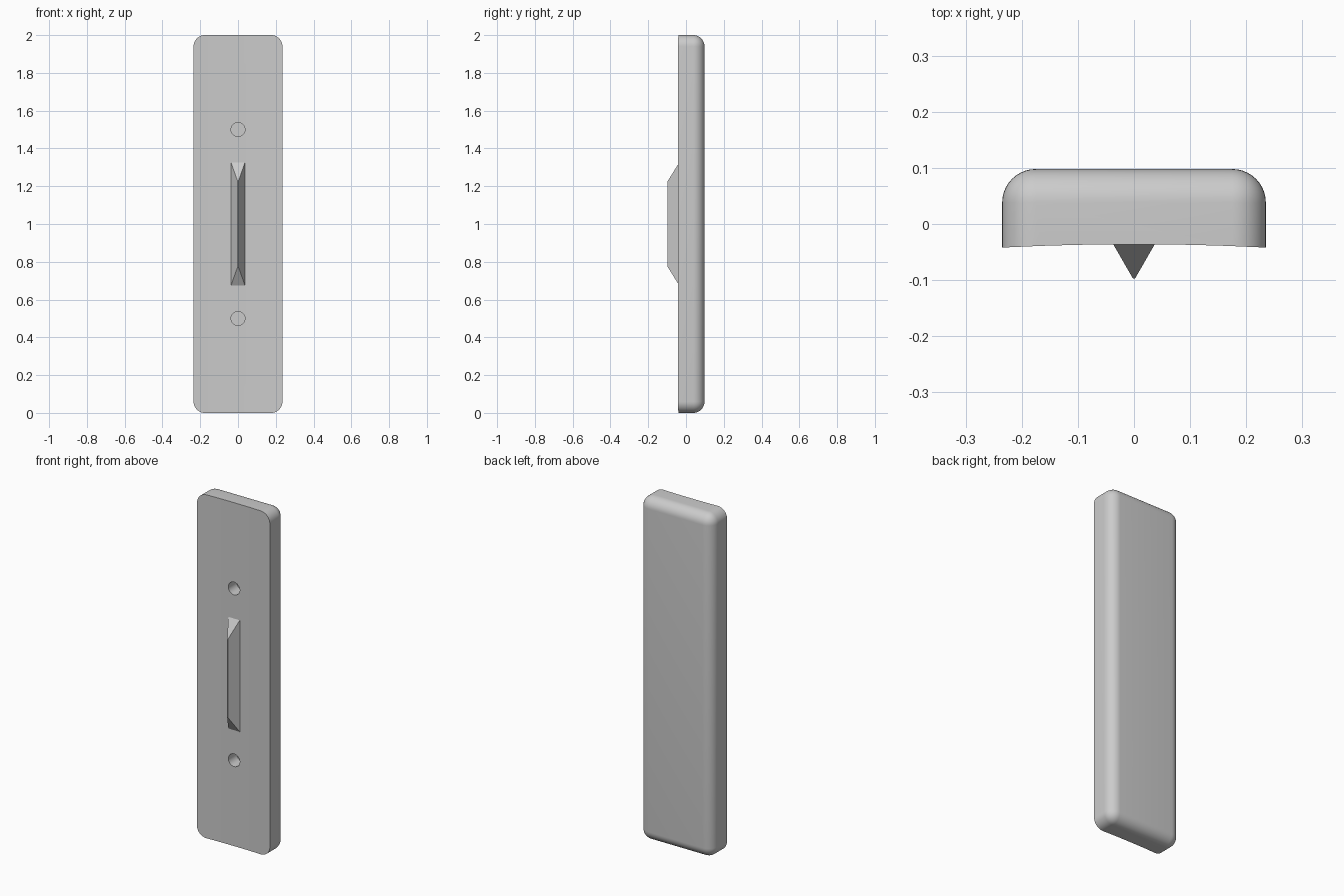
import bpy, bmesh, math
from mathutils import Matrix, Vector

cube = bpy.data.objects.get("Cube")
if cube:
    bpy.data.objects.remove(cube, do_unlink=True)

grey = bpy.data.materials.new("plain grey")
grey.use_nodes = True
colour = (0.6, 0.6, 0.6, 1)
grey.diffuse_color = colour
grey.node_tree.nodes["Principled BSDF"].inputs["Base Color"].default_value = colour

HALF_W, HEIGHT, BACK, EDGE, HOLLOW = 0.235, 2.0, 0.098, -0.042, 0.006
RADIUS = 0.06


def make_object(name, bm):
    bmesh.ops.recalc_face_normals(bm, faces=bm.faces)
    mesh = bpy.data.meshes.new(name)
    bm.to_mesh(mesh)
    bm.free()
    mesh.materials.append(grey)
    obj = bpy.data.objects.new(name, mesh)
    bpy.context.collection.objects.link(obj)
    return obj


def front_y(x):
    return EDGE + HOLLOW * (1 - (x / HALF_W) ** 2)


# Plate: slightly hollow front, rounded back and corners
bm = bmesh.new()
xs = [HALF_W * t for t in (-1, -0.7, -0.45, -0.2, 0.2, 0.45, 0.7, 1)]
profile = [(x, front_y(x)) for x in xs] + [(HALF_W, BACK), (-HALF_W, BACK)]
base = bm.faces.new([bm.verts.new((x, y, 0)) for x, y in profile])
ext = bmesh.ops.extrude_face_region(bm, geom=[base])
bmesh.ops.translate(bm, vec=(0, 0, HEIGHT),
                    verts=[v for v in ext["geom"] if isinstance(v, bmesh.types.BMVert)])
bmesh.ops.recalc_face_normals(bm, faces=bm.faces)
round_edges = [e for e in bm.edges if any(v.co.y > BACK - 0.001 for v in e.verts)]
bmesh.ops.bevel(bm, geom=round_edges, offset=RADIUS, offset_type='OFFSET',
                segments=10, profile=0.5, affect='EDGES')
plate = make_object("plate", bm)

# Two blind screw holes
for label, z in (("lower", 0.5), ("upper", 1.5)):
    bm = bmesh.new()
    bmesh.ops.create_cone(bm, cap_ends=True, segments=40, radius1=0.037, radius2=0.037,
                          depth=0.2,
                          matrix=Matrix.Translation((0, -0.06, z)) @ Matrix.Rotation(math.pi / 2, 4, 'X'))
    cutter = make_object(label + "_hole_cutter", bm)
    cutter.hide_render = True
    cutter.hide_viewport = True
    cut = plate.modifiers.new(label + "_hole", 'BOOLEAN')
    cut.operation = 'DIFFERENCE'
    cut.solver = 'EXACT'
    cut.object = cutter

# Pointed rib with sloping ends
bm = bmesh.new()
rings = []
for y, half_x, half_z in ((-0.03, 0.0405, 0.335), (-0.097, 0.002, 0.227)):
    corners = ((-1, -1), (1, -1), (1, 1), (-1, 1))
    rings.append([bm.verts.new((half_x * sx, y, 1 + half_z * sz)) for sx, sz in corners])
    bm.faces.new(rings[-1])
for i in range(4):
    j = (i + 1) % 4
    bm.faces.new((rings[0][i], rings[0][j], rings[1][j], rings[1][i]))
rib = make_object("rib", bm)

# Smooth the rounded edges of the plate
bpy.ops.object.select_all(action='DESELECT')
plate.select_set(True)
bpy.context.view_layer.objects.active = plate
for mod in list(plate.modifiers):
    bpy.ops.object.modifier_apply(modifier=mod.name)
bpy.ops.object.shade_smooth_by_angle(angle=math.radians(30))
